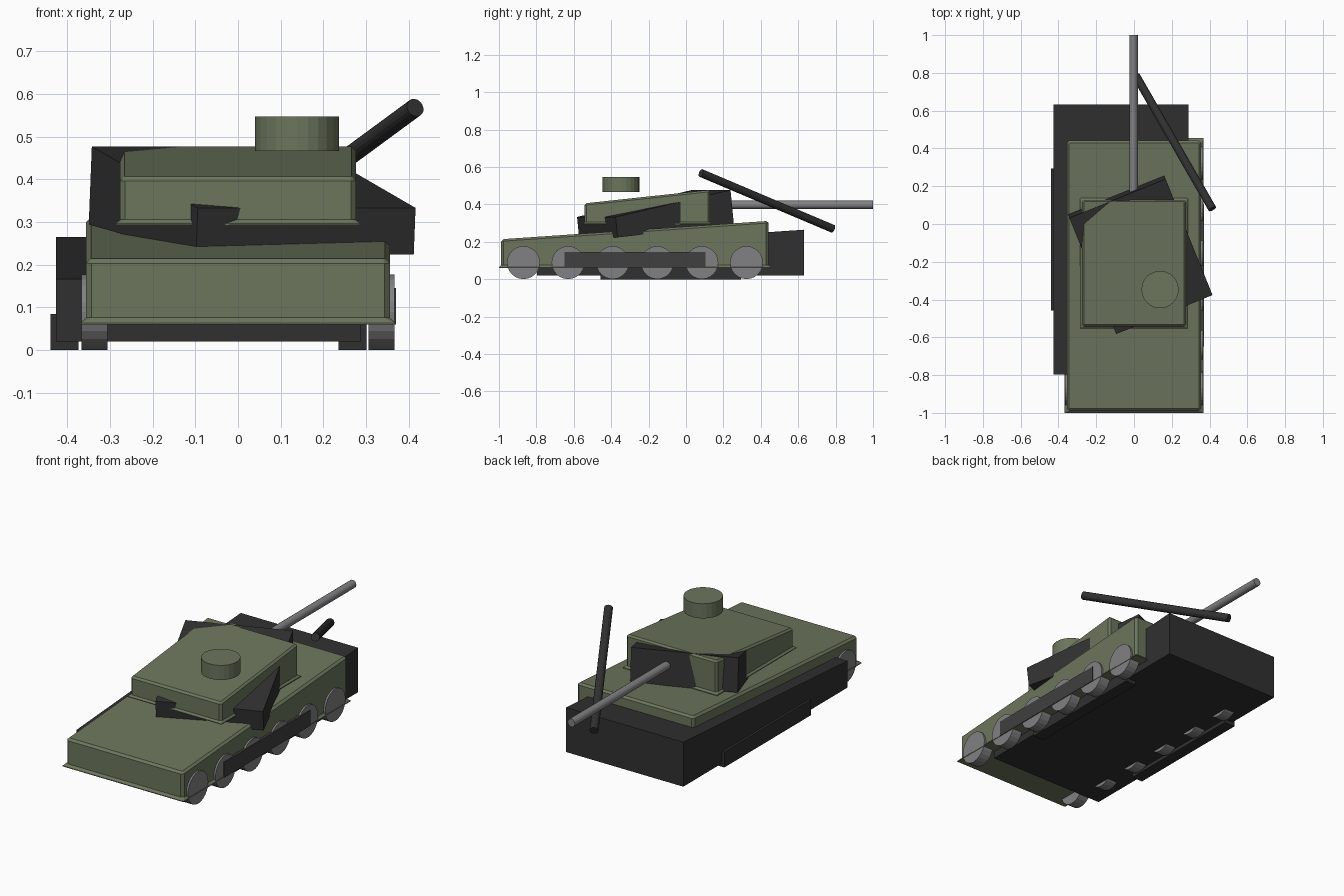
import bpy, bmesh, math
from mathutils import Vector, Matrix

if "Cube" in bpy.data.objects:
    bpy.data.objects.remove(bpy.data.objects["Cube"])


def material(name, rgb):
    m = bpy.data.materials.new(name)
    m.diffuse_color = (*rgb, 1)
    m.use_nodes = True
    m.node_tree.nodes["Principled BSDF"].inputs["Base Color"].default_value = m.diffuse_color
    return m


GREEN = material("olive_paint", (0.15, 0.18, 0.11))
DARK = material("charred_steel", (0.03, 0.03, 0.03))
TRACK = material("track_rubber", (0.05, 0.05, 0.05))
STEEL = material("bare_steel", (0.22, 0.22, 0.23))


def finish(name, bm, mat, matrix=Matrix()):
    bmesh.ops.recalc_face_normals(bm, faces=bm.faces)
    me = bpy.data.meshes.new(name)
    bm.to_mesh(me)
    bm.free()
    me.materials.append(mat)
    ob = bpy.data.objects.new(name, me)
    ob.matrix_world = matrix
    bpy.context.collection.objects.link(ob)
    return ob


def wedge(name, mat, half_x, half_y, rings, matrix=Matrix()):
    """Stacked outlines: (outward offset, corner cut, z at front, z at back)."""
    bm = bmesh.new()
    loops = []
    for off, cut, zf, zb in rings:
        hx, hy = half_x + off, half_y + off
        pts = []
        for sx, sy in ((1, 1), (-1, 1), (-1, -1), (1, -1)):
            pair = [(sx * hx, sy * (hy - cut)), (sx * (hx - cut), sy * hy)]
            pts += pair if sx * sy > 0 else pair[::-1]
        loops.append([bm.verts.new((x, y, zf + (zb - zf) * (y + half_y) / (2 * half_y)))
                      for x, y in pts])
    for a, b in zip(loops, loops[1:]):
        for i in range(8):
            j = (i + 1) % 8
            bm.faces.new((a[i], a[j], b[j], b[i]))
    bm.faces.new(loops[0])
    bm.faces.new(loops[-1])
    bmesh.ops.remove_doubles(bm, verts=bm.verts, dist=1e-5)
    return finish(name, bm, mat, matrix)


def rod(name, mat, p, q, r, sides=24):
    p, q = Vector(p), Vector(q)
    bm = bmesh.new()
    bmesh.ops.create_cone(bm, cap_ends=True, segments=sides, radius1=r, radius2=r,
                          depth=(q - p).length)
    rot = (q - p).to_track_quat('Z', 'Y').to_matrix().to_4x4()
    return finish(name, bm, mat, Matrix.Translation((p + q) / 2) @ rot)


def box(name, mat, centre, size):
    bm = bmesh.new()
    bmesh.ops.create_cube(bm, size=1)
    bmesh.ops.scale(bm, vec=size, verts=bm.verts)
    return finish(name, bm, mat, Matrix.Translation(centre))


# Green hull with flared skirt and chamfered edges
wedge("hull", GREEN, 0.356, 0.715,
      [(0.012, 0, 0.06, 0.06), (0.012, 0, 0.064, 0.064), (0, 0.013, 0.076, 0.076),
       (0, 0.013, 0.203, 0.301), (-0.012, 0.004, 0.214, 0.312)],
      Matrix.Translation((0, -0.273, 0)))

# Green turret, same construction
wedge("turret", GREEN, 0.276, 0.335,
      [(0.01, 0, 0.293, 0.293), (0.01, 0, 0.297, 0.297), (0, 0.011, 0.306, 0.306),
       (0, 0.011, 0.396, 0.468), (-0.01, 0.003, 0.406, 0.478)],
      Matrix.Translation((0, -0.207, 0)))

# Dark displaced hull and turret shells
wedge("burnt_hull", DARK, 0.357, 0.714,
      [(0, 0, 0.02, 0.02), (0, 0, 0.167, 0.265)],
      Matrix.Translation((-0.069, -0.082, 0)))
wedge("burnt_turret", DARK, 0.275, 0.337,
      [(0, 0, 0, 0), (0, 0, 0.11, 0.184)],
      Matrix.Translation((0.031, -0.158, 0.259)) @ Matrix.Rotation(math.radians(22), 4, 'Z')
      @ Matrix.Rotation(math.radians(6), 4, 'X'))

# Hatch and the two gun barrels
rod("hatch", GREEN, (0.138, -0.347, 0.467), (0.138, -0.347, 0.547), 0.0985)
rod("barrel", STEEL, (-0.002, 0.134, 0.398), (-0.002, 1.0, 0.398), 0.022, 16)
rod("burnt_barrel", DARK, (0.415, 0.08, 0.568), (0.01, 0.785, 0.27), 0.022, 16)

# Tracks (intact and displaced) and road wheels on both sides
for side, s in (("right", 1), ("left", -1)):
    box(side + "_track", TRACK, (s * 0.337, -0.273, 0.103), (0.066, 0.752, 0.085))
    box(side + "_burnt_track", DARK, (s * 0.337 - 0.069, -0.082, 0.0425), (0.066, 0.752, 0.085))
    for i in range(6):
        y = -0.869 + i * 0.2385
        rod(f"{side}_wheel_{i + 1}", STEEL, (s * 0.306, y, 0.089), (s * 0.366, y, 0.089), 0.088)
